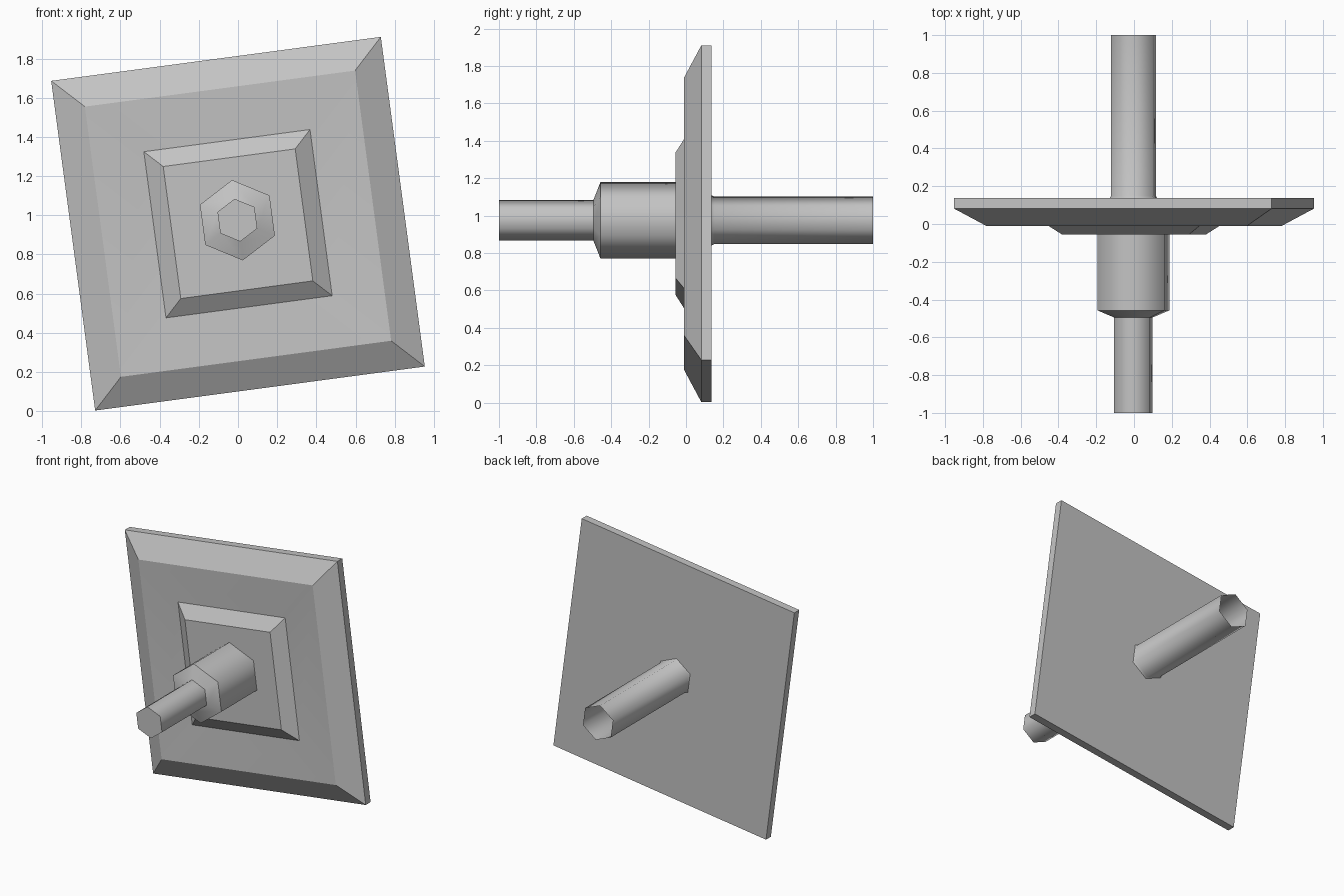
import bpy, bmesh
from math import radians, cos, sin, tau, sqrt

cube = bpy.data.objects.get("Cube")
if cube:
    bpy.data.objects.remove(cube, do_unlink=True)

grey = bpy.data.materials.new("plain_grey")
grey.use_nodes = True
colour = (0.55, 0.55, 0.55, 1)
grey.diffuse_color = colour
grey.node_tree.nodes["Principled BSDF"].inputs["Base Color"].default_value = colour

TILT = 7.6  # whole model is rolled about the y axis


def loft(name, sides, start, centre, rings, smooth, cap_front=True, cap_back=True):
    """Polygon rings (radius, y) joined from front to back."""
    bm = bmesh.new()
    loops = []
    for r, y in rings:
        angles = [radians(start + TILT) + tau * i / sides for i in range(sides)]
        loops.append([bm.verts.new((centre[0] + r * cos(a), y, centre[1] + r * sin(a)))
                      for a in angles])
    for a, b in zip(loops, loops[1:]):
        for i in range(sides):
            j = (i + 1) % sides
            bm.faces.new((a[i], b[i], b[j], a[j]))
    if cap_front:
        bm.faces.new(loops[0])
    if cap_back:
        bm.faces.new(loops[-1][::-1])
    mesh = bpy.data.meshes.new(name)
    bm.to_mesh(mesh)
    bm.free()
    mesh.materials.append(grey)
    obj = bpy.data.objects.new(name, mesh)
    bpy.context.collection.objects.link(obj)
    bpy.ops.object.select_all(action='DESELECT')
    obj.select_set(True)
    bpy.context.view_layer.objects.active = obj
    bpy.ops.object.shade_smooth_by_angle(angle=radians(smooth))
    return obj


# Square plate: raised pad, shallow dished face, bevelled border, rim, flat back
half_widths = [(0.34, -0.055), (0.428, 0.008), (0.696, -0.01), (0.849, 0.082), (0.849, 0.137)]
loft("square_plate", 4, 45, (0, 0.957),
     [(h * sqrt(2), y) for h, y in half_widths], 25)

# Front hexagonal shaft with its wider collar
axis = (-0.003, 0.975)
loft("front_shaft", 6, 90, axis,
     [(0.11, -1), (0.11, -0.495), (0.207, -0.457), (0.207, -0.05)], 63, cap_back=False)

# Rear hexagonal tube, open at its end, with a small flare at the plate
loft("rear_tube", 6, 90, axis,
     [(0.137, 0.135), (0.128, 0.15), (0.128, 1)], 63, cap_front=False, cap_back=False)
